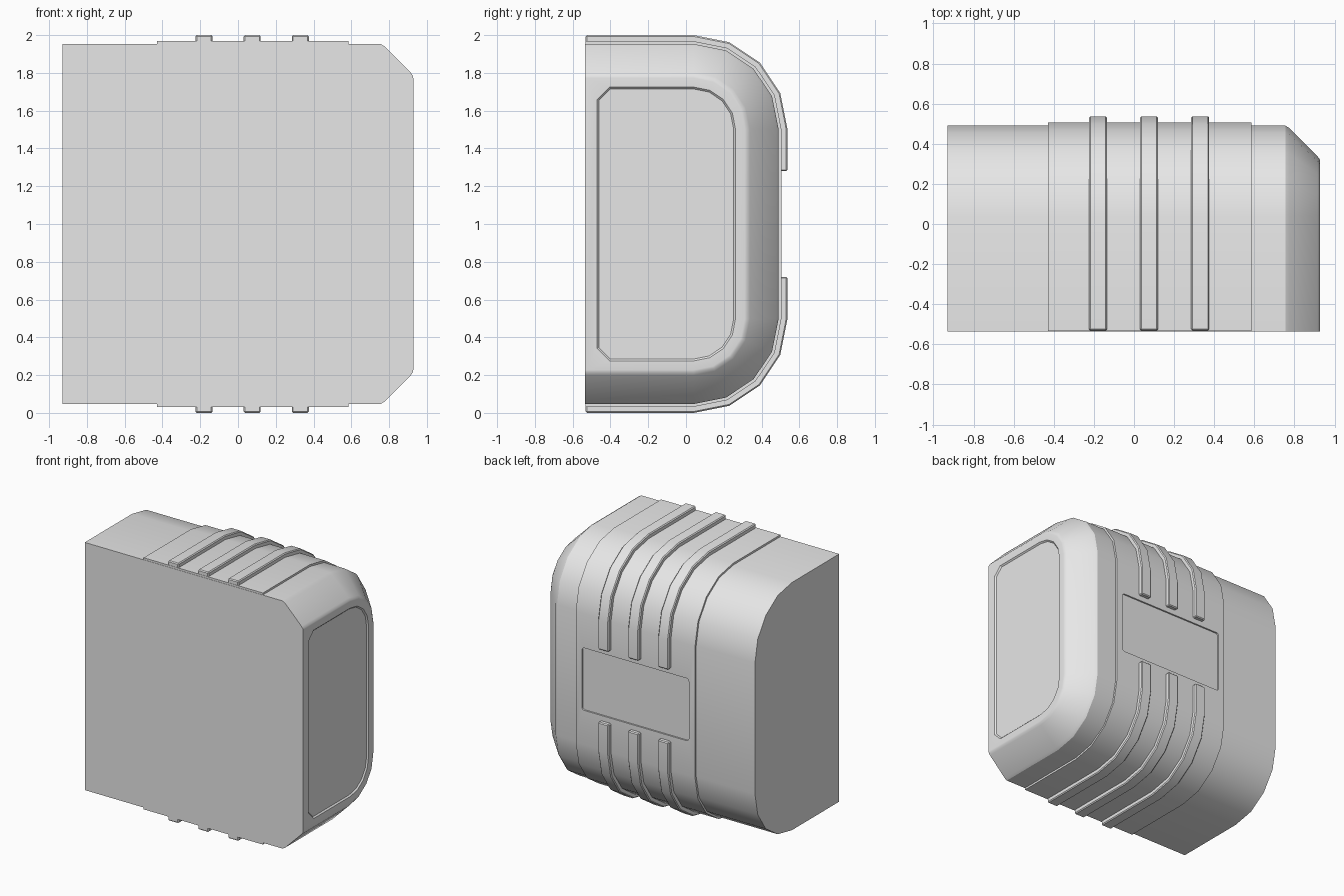
import bpy, bmesh
from math import sin, cos, pi

if "Cube" in bpy.data.objects:
    bpy.data.objects.remove(bpy.data.objects["Cube"], do_unlink=True)

grey = bpy.data.materials.new("light grey")
grey.use_nodes = True
colour = (0.8, 0.8, 0.8, 1)
grey.diffuse_color = colour
grey.node_tree.nodes["Principled BSDF"].inputs["Base Color"].default_value = colour

MID = 1.0          # mid height of the model
FRONT = -0.535     # flat front plane
ARC_Y, ARC_Z, RADIUS, STEPS = 0.04, 0.503, 0.45, 4


def corner(inset):
    """Rounded upper back corner as (y, height above the middle)."""
    r = RADIUS - inset
    angles = [pi / 2 * i / STEPS for i in range(STEPS + 1)]
    return [(ARC_Y + r * sin(a), ARC_Z + r * cos(a)) for a in angles]


def outline(inset, front=FRONT, cut=0.0):
    """Closed side outline; cut chamfers the two front corners."""
    top = ARC_Z + RADIUS - inset
    upper = [(front, top - cut), (front + cut, top)] + corner(inset)
    return upper + [(y, -z) for y, z in reversed(upper)]


def finish(name, bm):
    bmesh.ops.remove_doubles(bm, verts=bm.verts, dist=0.0005)
    bmesh.ops.recalc_face_normals(bm, faces=bm.faces)
    mesh = bpy.data.meshes.new(name)
    bm.to_mesh(mesh)
    bm.free()
    mesh.materials.append(grey)
    obj = bpy.data.objects.new(name, mesh)
    bpy.context.collection.objects.link(obj)
    return obj


def activate(obj):
    bpy.ops.object.select_all(action='DESELECT')
    obj.select_set(True)
    bpy.context.view_layer.objects.active = obj


def smooth(obj):
    activate(obj)
    bpy.ops.object.shade_smooth_by_angle(angle=pi / 6)


def loft(name, rings):
    """Skin a list of (x, outline) rings and cap both ends."""
    bm = bmesh.new()
    loops = [[bm.verts.new((x, y, MID + z)) for y, z in pts] for x, pts in rings]
    for a, b in zip(loops, loops[1:]):
        for i in range(len(a)):
            j = (i + 1) % len(a)
            bm.faces.new((a[i], a[j], b[j], b[i]))
    bm.faces.new(loops[0])
    bm.faces.new(loops[-1])
    return finish(name, bm)


# Body: straight shell, softened chamfer and a recessed end panel
body = loft("body", [
    (-0.93, outline(0)),
    (0.755, outline(0)),
    (0.775, outline(0.012)),
    (0.915, outline(0.152)),
    (0.926, outline(0.168)),
    (0.928, outline(0.18)),
    (0.928, outline(0.228, -0.47, 0.065)),
    (0.918, outline(0.238, -0.46, 0.06)),
])
smooth(body)

# Raised band around the body
band = loft("raised_band", [(x, outline(-0.015, FRONT + 0.002)) for x in (-0.43, 0.585)])

# Shallow rectangular recess in the back of the band
bm = bmesh.new()
bmesh.ops.create_cube(bm, size=1)
for v in bm.verts:
    v.co.x = 0.0775 + v.co.x * 0.91
    v.co.y = 0.543 + v.co.y * 0.1
    v.co.z = MID + v.co.z * 0.48
edges = [e for e in bm.edges if abs(e.verts[0].co.y - e.verts[1].co.y) > 0.05]
bmesh.ops.bevel(bm, geom=edges, offset=0.02, segments=3, profile=0.5, affect='EDGES')
cutter = finish("recess_cutter", bm)
cutter.hide_render = True
cut = band.modifiers.new("recess", 'BOOLEAN')
cut.operation = 'DIFFERENCE'
cut.solver = 'EXACT'
cut.object = cutter
activate(band)
bpy.ops.object.modifier_apply(modifier=cut.name)
bpy.data.objects.remove(cutter, do_unlink=True)
smooth(band)


def rib(name, x, side):
    """Strip running from the front edge over the corner to the back."""
    def path(inset):
        pts = corner(inset)
        return [(FRONT + 0.004, pts[0][1])] + pts + [(pts[-1][0], 0.28)]
    bm = bmesh.new()
    sections = []
    for outer, inner in zip(path(-0.047), path(0.01)):
        corners = [(x - 0.045, outer), (x + 0.045, outer), (x + 0.045, inner), (x - 0.045, inner)]
        sections.append([bm.verts.new((px, p[0], MID + side * p[1])) for px, p in corners])
    for a, b in zip(sections, sections[1:]):
        for i in range(4):
            j = (i + 1) % 4
            bm.faces.new((a[i], a[j], b[j], b[i]))
    bm.faces.new(sections[0])
    bm.faces.new(sections[-1])
    obj = finish(name, bm)
    bevel = obj.modifiers.new("soft_edges", 'BEVEL')
    bevel.width = 0.007
    bevel.segments = 1
    bevel.limit_method = 'ANGLE'
    bevel.angle_limit = pi / 4
    activate(obj)
    bpy.ops.object.modifier_apply(modifier=bevel.name)
    smooth(obj)


# Three ribs above and three below the recess
for place, x in (("right", -0.18), ("middle", 0.075), ("left", 0.33)):
    rib("upper_rib_" + place, x, 1)
    rib("lower_rib_" + place, x, -1)
